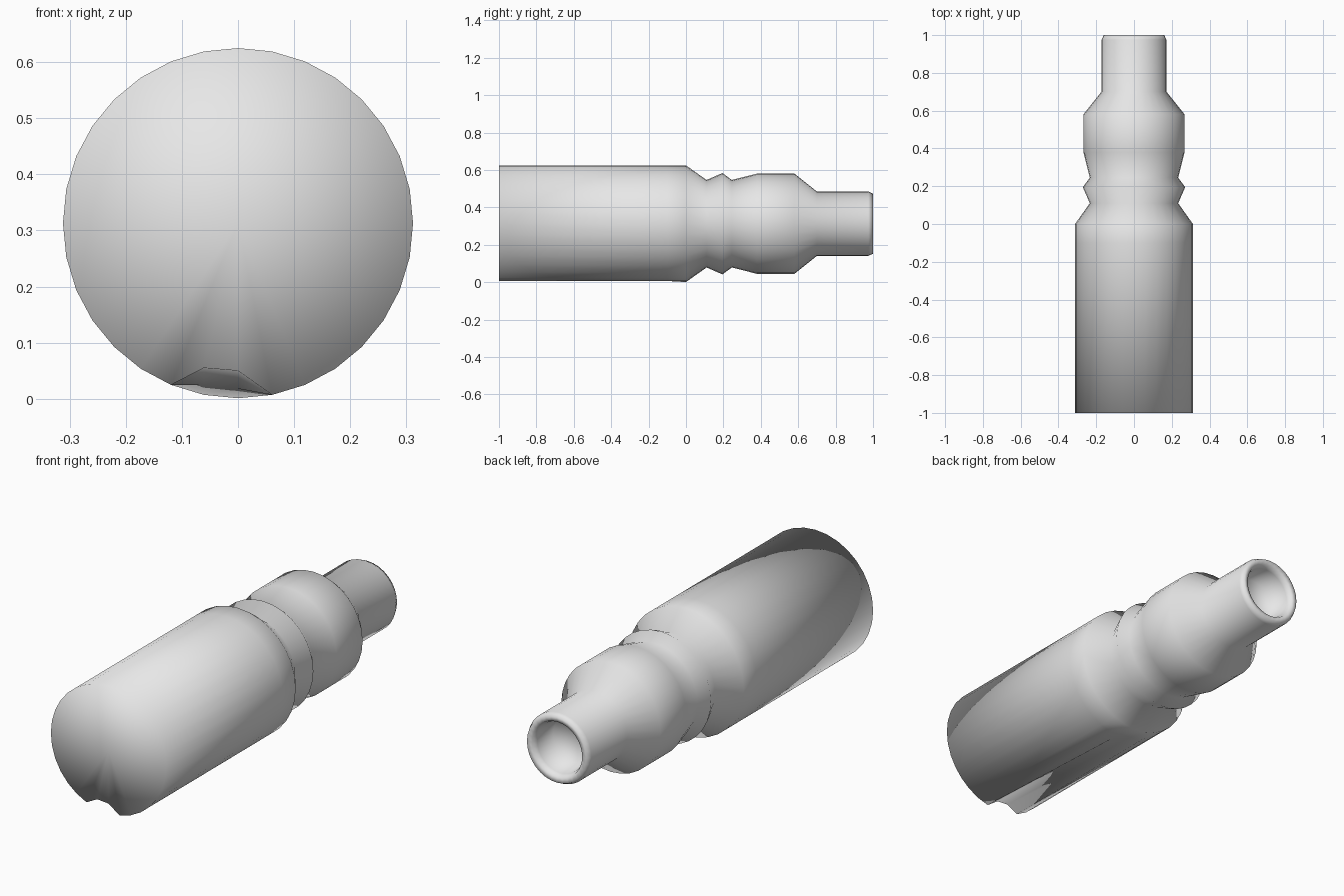
import bpy, bmesh, math

SIDES = 32
CENTRE_Z = 0.313

cube = bpy.data.objects.get("Cube")
if cube:
    bpy.data.objects.remove(cube, do_unlink=True)

grey = bpy.data.materials.new("plain_grey")
grey.use_nodes = True
colour = (0.8, 0.8, 0.8, 1)
grey.diffuse_color = colour
grey.node_tree.nodes["Principled BSDF"].inputs["Base Color"].default_value = colour

# Profile as (position along y, radius), from the base to the inside of the mouth
profile = [
    (-1.0, 0.312), (-0.1, 0.312), (0.0, 0.312),
    (0.11, 0.234), (0.195, 0.271), (0.245, 0.234),
    (0.38, 0.268), (0.58, 0.268),
    (0.70, 0.172), (0.975, 0.172), (1.0, 0.16),
    (0.995, 0.135), (0.97, 0.125), (0.87, 0.11),
]

bm = bmesh.new()
rings = []
for y, r in profile:
    ring = []
    for i in range(SIDES):
        a = 2 * math.pi * i / SIDES
        ring.append(bm.verts.new((r * math.sin(a), y, CENTRE_Z + r * math.cos(a))))
    rings.append(ring)

# Side walls
for lower, upper in zip(rings, rings[1:]):
    for i in range(SIDES):
        j = (i + 1) % SIDES
        bm.faces.new((lower[i], lower[j], upper[j], upper[i]))

# Base disc and floor of the mouth
for ring, y in ((rings[0], -1.0), (rings[-1], 0.86)):
    hub = bm.verts.new((0, y, CENTRE_Z))
    for i in range(SIDES):
        bm.faces.new((hub, ring[i], ring[(i + 1) % SIDES]))

# Shallow groove along the underside, deepest at the base
bottom = SIDES // 2
for ring, heights in ((rings[0], (0.05, 0.055)), (rings[1], (0.018, 0.024))):
    for k, z in enumerate(heights):
        ring[bottom + k].co.z = z

bmesh.ops.recalc_face_normals(bm, faces=bm.faces)
for f in bm.faces:
    f.smooth = True

mesh = bpy.data.meshes.new("bottle")
bm.to_mesh(mesh)
bm.free()
mesh.materials.append(grey)
bottle = bpy.data.objects.new("bottle", mesh)
bpy.context.collection.objects.link(bottle)
